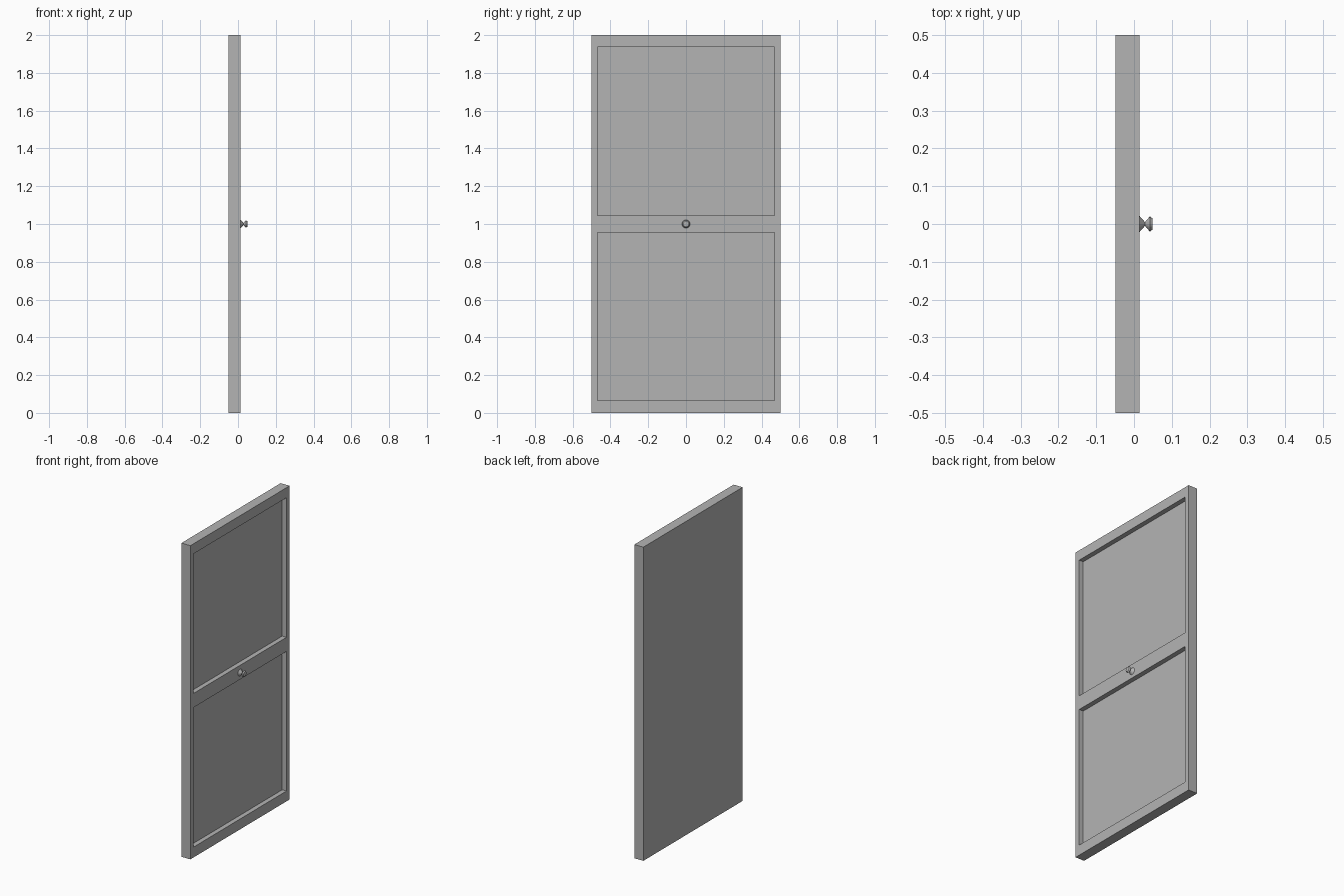
import bpy
import math
import bmesh

if "Cube" in bpy.data.objects:
    bpy.data.objects.remove(bpy.data.objects["Cube"])

BACK, FRONT = -0.049, 0.014      # slab faces in x
RECESS = 0.03                    # panel depth

grey = bpy.data.materials.new("dark_grey")
grey.diffuse_color = (0.455, 0.455, 0.455, 1)
grey.use_nodes = True
grey.node_tree.nodes["Principled BSDF"].inputs["Base Color"].default_value = grey.diffuse_color


def make_object(name, bm):
    mesh = bpy.data.meshes.new(name)
    bm.to_mesh(mesh)
    bm.free()
    mesh.materials.append(grey)
    ob = bpy.data.objects.new(name, mesh)
    bpy.context.collection.objects.link(ob)
    return ob


def box(name, lo, hi):
    bm = bmesh.new()
    bmesh.ops.create_cube(bm, size=1)
    for v in bm.verts:
        v.co = [(a + b) / 2 + c * (b - a) for a, b, c in zip(lo, hi, v.co)]
    return make_object(name, bm)


# Door slab with two recessed panels on one side
door = box("door_panel", (BACK, -0.5, 0), (FRONT, 0.5, 2))
bpy.context.view_layer.objects.active = door
for z0, z1 in ((0.066, 0.956), (1.046, 1.936)):
    cutter = box("recess_cutter", (FRONT - RECESS, -0.468, z0), (FRONT + 0.1, 0.468, z1))
    cutter.hide_render = True
    mod = door.modifiers.new("recess", 'BOOLEAN')
    mod.operation = 'DIFFERENCE'
    mod.solver = 'EXACT'
    mod.object = cutter
    bpy.ops.object.modifier_apply(modifier=mod.name)
    bpy.data.objects.remove(cutter)

# Knob: flared base, thin neck and chamfered head, turned around the x axis
profile = [(FRONT, 0), (FRONT, 0.022), (0.029, 0.005),
           (0.042, 0.020), (0.049, 0.015), (0.049, 0)]
bm = bmesh.new()
verts = [bm.verts.new((x, 0, 1 + r)) for x, r in profile]
edges = [bm.edges.new(p) for p in zip(verts, verts[1:])]
bmesh.ops.spin(bm, geom=verts + edges, cent=(0, 0, 1), axis=(1, 0, 0),
               angle=math.tau, steps=16)
bmesh.ops.remove_doubles(bm, verts=bm.verts, dist=0.0003)
bmesh.ops.recalc_face_normals(bm, faces=bm.faces)
knob = make_object("door_knob", bm)
